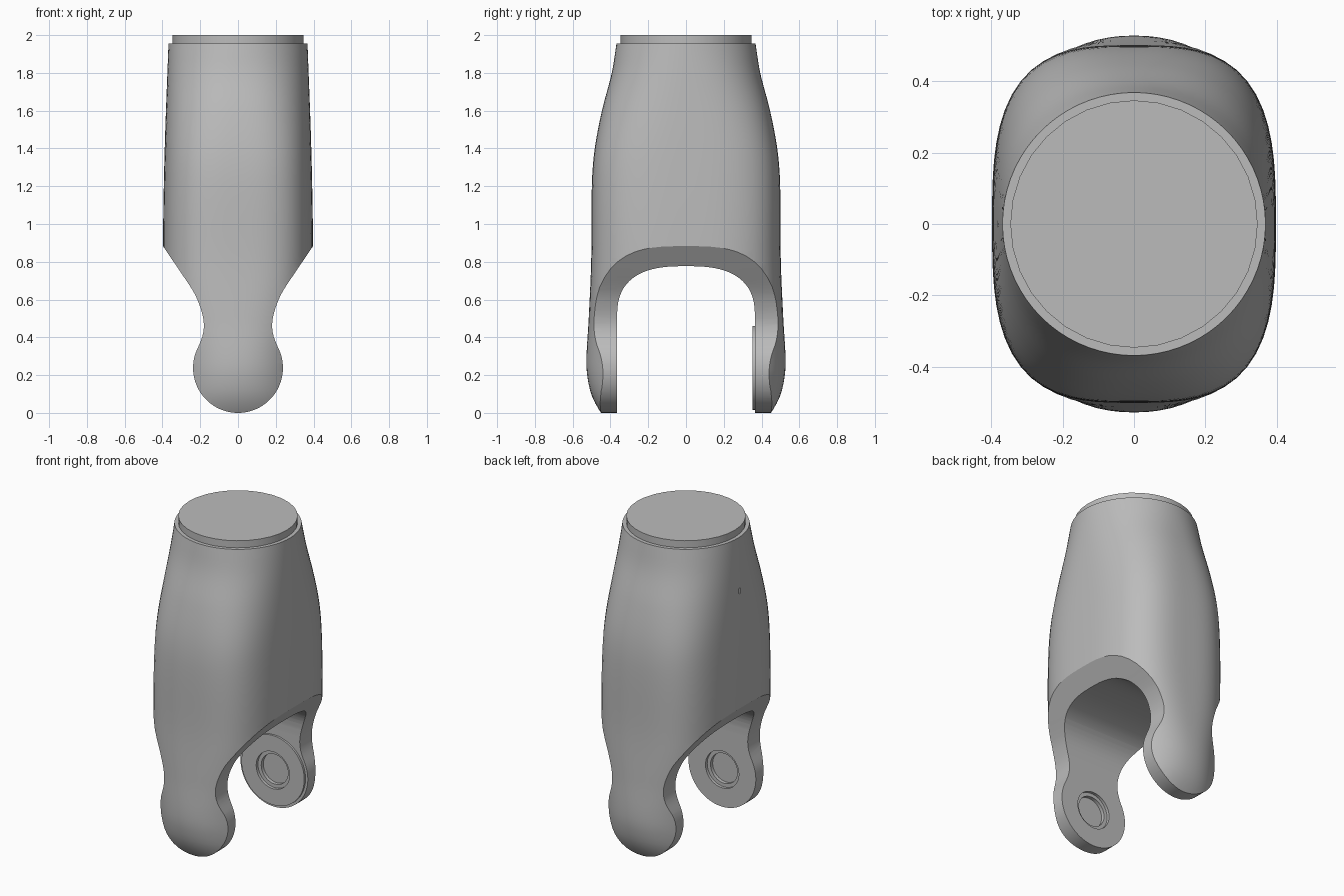
import bpy, bmesh, math
from mathutils import Matrix, Vector

cube = bpy.data.objects.get("Cube")
if cube:
    bpy.data.objects.remove(cube, do_unlink=True)

grey = bpy.data.materials.new("plain_grey")
grey.use_nodes = True
colour = (0.5, 0.5, 0.5, 1)
grey.diffuse_color = colour
grey.node_tree.nodes["Principled BSDF"].inputs["Base Color"].default_value = colour


def make_object(name, bm):
    bmesh.ops.recalc_face_normals(bm, faces=bm.faces[:])
    mesh = bpy.data.meshes.new(name)
    bm.to_mesh(mesh)
    bm.free()
    mesh.materials.append(grey)
    obj = bpy.data.objects.new(name, mesh)
    bpy.context.collection.objects.link(obj)
    return obj


def spline(keys, t):
    """Smooth value at t through (t, value) keys sorted by t."""
    i = max(k for k in range(len(keys) - 1) if k == 0 or keys[k][0] <= t)

    def slope(k):
        a, b = keys[max(k - 1, 0)], keys[min(k + 1, len(keys) - 1)]
        return (b[1] - a[1]) / (b[0] - a[0])
    (t0, v0), (t1, v1) = keys[i], keys[i + 1]
    h = t1 - t0
    u = (t - t0) / h
    return (v0 * (1 + 2 * u) * (1 - u) ** 2 + slope(i) * h * u * (1 - u) ** 2
            + v1 * u * u * (3 - 2 * u) + slope(i + 1) * h * u * u * (u - 1))


def prism(name, outline, axis, half):
    """Extrude an outline of (across, z) points along x or y."""
    bm = bmesh.new()
    place = (lambda a, z, d: (d, a, z)) if axis == "x" else (lambda a, z, d: (a, d, z))
    rings = [[bm.verts.new(place(a, z, d)) for a, z in outline] for d in (-half, half)]
    bm.faces.new(rings[0])
    bm.faces.new(rings[1])
    n = len(outline)
    for i in range(n):
        j = (i + 1) % n
        bm.faces.new((rings[0][i], rings[0][j], rings[1][j], rings[1][i]))
    return make_object(name, bm)


def cylinder(name, radius, depth, centre, along_y=False, sides=48):
    bm = bmesh.new()
    turn = Matrix.Rotation(math.pi / 2, 4, "X") if along_y else Matrix()
    bmesh.ops.create_cone(bm, cap_ends=True, segments=sides, radius1=radius, radius2=radius,
                          depth=depth, matrix=Matrix.Translation(Vector(centre)) @ turn)
    return make_object(name, bm)


def combine(target, tool, operation):
    mod = target.modifiers.new(operation, "BOOLEAN")
    mod.operation, mod.object, mod.solver = operation, tool, "EXACT"
    bpy.context.view_layer.objects.active = target
    bpy.ops.object.modifier_apply(modifier=mod.name)
    bpy.data.objects.remove(tool, do_unlink=True)


def smooth(obj, degrees=30):
    bpy.ops.object.select_all(action="DESELECT")
    obj.select_set(True)
    bpy.context.view_layer.objects.active = obj
    bpy.ops.object.shade_smooth_by_angle(angle=math.radians(degrees))


# Body: rounded-box sections blending into a round collar
half_x = [(-0.02, 0.397), (0.9, 0.397), (1.4, 0.388), (1.955, 0.368)]
half_y = [(-0.02, 0.435), (0.04, 0.475), (0.12, 0.508), (0.25, 0.527), (0.5, 0.515),
          (0.8, 0.502), (1.22, 0.498), (1.4, 0.483), (1.6, 0.445), (1.8, 0.393), (1.955, 0.368)]
squareness = [(-0.02, 2.2), (0.3, 2.25), (0.75, 3.0), (1.3, 3.0), (1.7, 2.4), (1.955, 2.0)]
LEVELS, SIDES = 56, 72
bm = bmesh.new()
rings = []
for k in range(LEVELS + 1):
    z = -0.02 + 1.975 * k / LEVELS
    a, b, n = (spline(keys, z) for keys in (half_x, half_y, squareness))
    ring = []
    for i in range(SIDES):
        t = math.tau * i / SIDES
        c, s = math.cos(t), math.sin(t)
        r = (abs(c) ** n + abs(s) ** n) ** (-1 / n)
        ring.append(bm.verts.new((a * r * c, b * r * s, z)))
    rings.append(ring)
for low, high in zip(rings, rings[1:]):
    for i in range(SIDES):
        j = (i + 1) % SIDES
        bm.faces.new((low[i], low[j], high[j], high[i]))
bm.faces.new(rings[0])
bm.faces.new(rings[-1])
body = make_object("fork_body", bm)

# Trim to the waisted outline with round leg ends
PIVOT, EYE = 0.238, 0.238
neck = [(0.36, 0.206), (0.4, 0.19), (0.45, 0.181), (0.5, 0.184), (0.56, 0.2),
        (0.64, 0.235), (0.76, 0.314), (0.89, 0.402)]
side = [(EYE * math.sin(t), PIVOT - EYE * math.cos(t))
        for t in (math.radians(116) * i / 24 for i in range(25))]
side += [(spline(neck, z), z) for z in (0.36 + 0.53 * i / 24 for i in range(25))]
side += [(0.6, 0.95), (0.6, 2.1)]
outline = side + [(-x, z) for x, z in reversed(side[1:])]
combine(body, prism("outline_tool", outline, "y", 0.8), "INTERSECT")

# Arched opening between the legs
GAP, ARCH_TOP, ARCH_START = 0.365, 0.777, 0.5
arch = [(-GAP, -0.2)]
for i in range(33):
    t = math.pi * (1 - i / 32)
    c, s = math.cos(t), math.sin(t)
    arch.append((GAP * math.copysign(abs(c) ** 0.75, c),
                 ARCH_START + (ARCH_TOP - ARCH_START) * s ** 0.75))
arch.append((GAP, -0.2))
combine(body, prism("arch_tool", arch, "x", 0.8), "DIFFERENCE")

# Raised round pad inside the back leg
combine(body, cylinder("pad_tool", 0.222, 0.05, (0, GAP + 0.012, PIVOT), True), "UNION")

# Stepped pin sockets in both legs
for y in (-GAP, GAP - 0.013):
    out = math.copysign(1, y)
    for radius, depth in ((0.118, 0.018), (0.095, 0.04)):
        combine(body, cylinder("socket_tool", radius, 2 * depth, (0, y, PIVOT), True), "DIFFERENCE")

# Small slot in the right wall
slot = [(-0.008, 1.603), (0.008, 1.603), (0.008, 1.637), (-0.008, 1.637)]
slot_tool = prism("slot_tool", slot, "x", 0.02)
slot_tool.data.transform(Matrix.Translation((-0.378, 0, 0)))
combine(body, slot_tool, "DIFFERENCE")
smooth(body)

# Top cap
cap = cylinder("top_cap", 0.346, 0.1, (0, 0, 1.95), sides=32)
smooth(cap)
